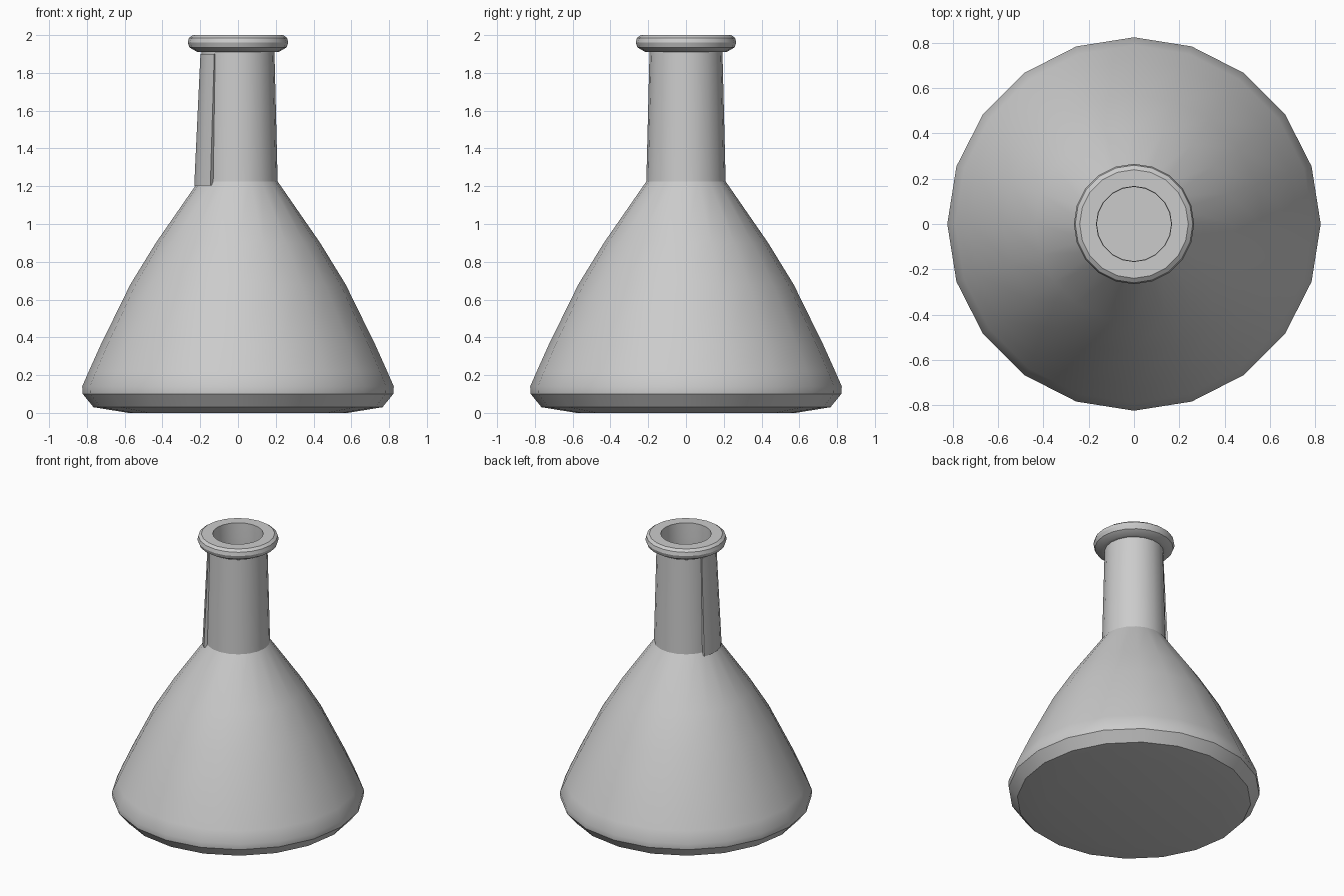
import bpy, bmesh
from math import sin, cos, radians

if "Cube" in bpy.data.objects:
    bpy.data.objects.remove(bpy.data.objects["Cube"])

SIDES = 20


def finish(bm, name, angle):
    bmesh.ops.recalc_face_normals(bm, faces=bm.faces)
    mesh = bpy.data.meshes.new(name)
    bm.to_mesh(mesh)
    bm.free()
    obj = bpy.data.objects.new(name, mesh)
    bpy.context.collection.objects.link(obj)
    bpy.ops.object.select_all(action='DESELECT')
    obj.select_set(True)
    bpy.context.view_layer.objects.active = obj
    bpy.ops.object.shade_smooth_by_angle(angle=radians(angle))
    return obj


def lathe(name, profile, angle):
    """Revolve (radius, height) points; both ends are closed with a cap."""
    bm = bmesh.new()
    rings = []
    for r, z in profile:
        rings.append([bm.verts.new((r * cos(radians(i * 360 / SIDES)),
                                    r * sin(radians(i * 360 / SIDES)), z))
                      for i in range(SIDES)])
    for a, b in zip(rings, rings[1:]):
        for i in range(SIDES):
            j = (i + 1) % SIDES
            bm.faces.new((a[i], a[j], b[j], b[i]))
    bm.faces.new(rings[0][::-1])
    bm.faces.new(rings[-1])
    return finish(bm, name, angle)


# Flask: base, curved cone, neck, rim, then down the inside wall
outer = [(0.58, 0.0), (0.765, 0.03), (0.822, 0.10), (0.825, 0.14),
         (0.79, 0.22), (0.727, 0.36), (0.57, 0.68), (0.435, 0.90),
         (0.21, 1.225), (0.193, 1.91)]
rim = [(0.215, 1.91), (0.257, 1.935), (0.266, 1.96), (0.26, 1.985),
       (0.24, 2.0), (0.166, 2.0)]
inner = [(0.164, 1.90), (0.17, 1.25), (0.53, 0.68), (0.76, 0.20), (0.72, 0.05)]
lathe("flask", outer + rim + inner, 32)

# Raised tapering strip wrapped around the left of the neck
bm = bmesh.new()
sections = []
for i in range(6):
    a = radians(156 + i * 15)
    sections.append([bm.verts.new((r * cos(a), r * sin(a), z)) for r, z in
                     [(0.18, 1.90), (0.2, 1.90), (0.233, 1.205), (0.19, 1.205)]])
for s, t in zip(sections, sections[1:]):
    for k in range(4):
        m = (k + 1) % 4
        bm.faces.new((s[k], s[m], t[m], t[k]))
bm.faces.new(sections[0])
bm.faces.new(sections[-1][::-1])
finish(bm, "neck_strip", 32)
